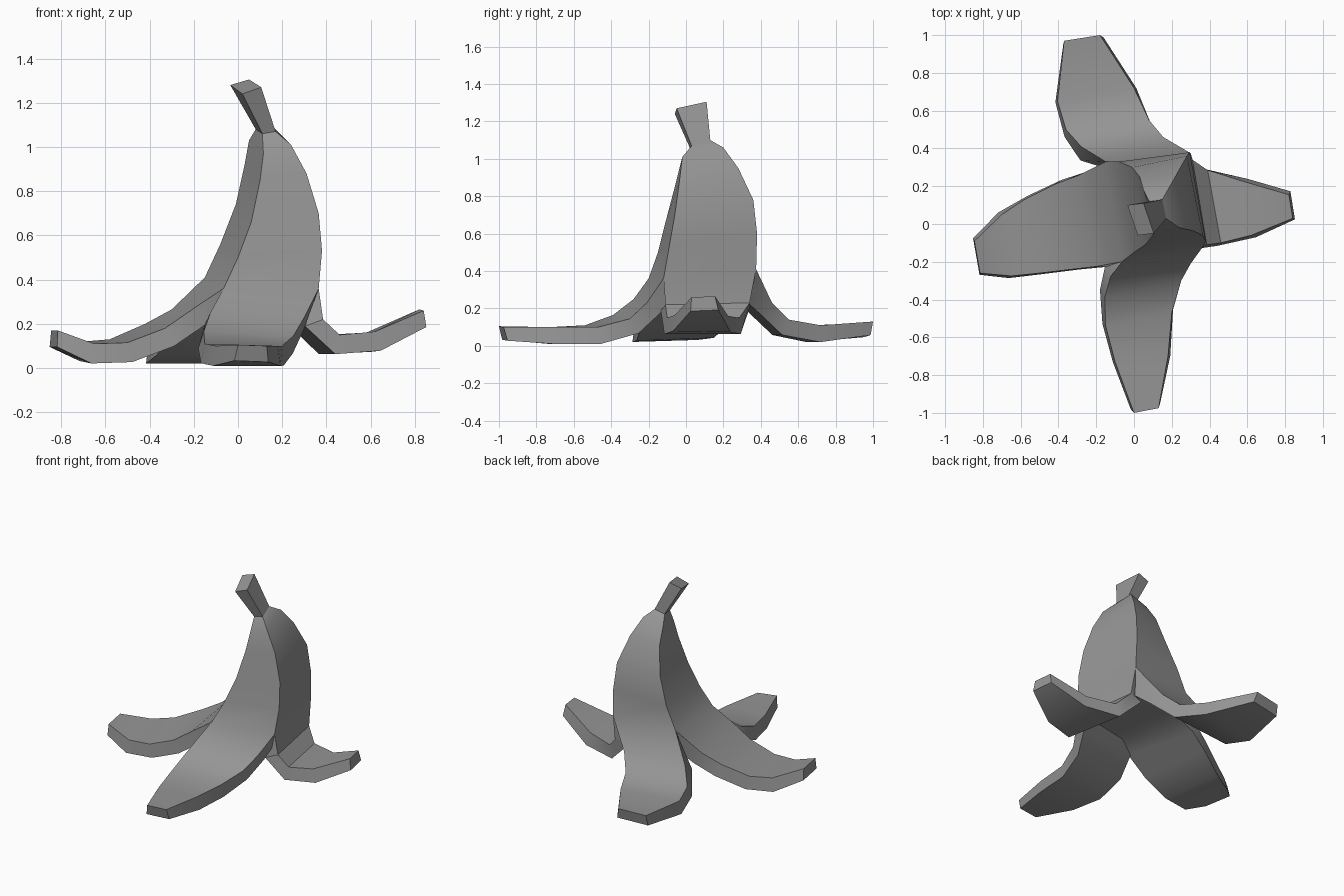
import bpy
import bmesh
import math
from mathutils import Vector

cube = bpy.data.objects.get("Cube")
if cube:
    bpy.data.objects.remove(cube, do_unlink=True)

skin = bpy.data.materials.new("peel_grey")
skin.use_nodes = True
skin.diffuse_color = (0.3, 0.3, 0.3, 1)
skin.node_tree.nodes["Principled BSDF"].inputs["Base Color"].default_value = (0.3, 0.3, 0.3, 1)


def finish(name, bm, angle):
    """Turn a bmesh into a shaded, coloured object."""
    bmesh.ops.recalc_face_normals(bm, faces=bm.faces)
    mesh = bpy.data.meshes.new(name)
    bm.to_mesh(mesh)
    bm.free()
    mesh.materials.append(skin)
    obj = bpy.data.objects.new(name, mesh)
    bpy.context.collection.objects.link(obj)
    bpy.ops.object.select_all(action='DESELECT')
    obj.select_set(True)
    bpy.context.view_layer.objects.active = obj
    bpy.ops.object.shade_smooth_by_angle(angle=math.radians(angle))
    return obj


def bridge(bm, lower, upper):
    """Join two four-cornered rings with quads."""
    for i in range(4):
        j = (i + 1) % 4
        bm.faces.new((lower[i], lower[j], upper[j], upper[i]))


def ring(bm, points):
    return [bm.verts.new(p) for p in points]


def flap(bm, roots, inner, sections, thickness=0.09, flare=0.012):
    """Grow one thick flap from two trunk corners and two floor corners."""
    last = [roots[0], roots[1], inner[1], inner[0]]
    middles = [(roots[0].co + roots[1].co) / 2]
    middles += [(Vector(a) + Vector(b)) / 2 for a, b in sections]
    for k, (a, b) in enumerate(sections, start=1):
        a, b = Vector(a), Vector(b)
        is_tip = k == len(sections)
        ahead = middles[k] if is_tip else middles[k + 1]
        along = (ahead - middles[k - 1]).normalized()
        across = (b - a).normalized()
        drop = along.cross(across).normalized() * -thickness
        if is_tip:
            drop = drop * 0.8 - along * 0.02
        side = across * flare
        low_a, low_b = a + drop - side, b + drop + side
        for p in (low_a, low_b):
            p.z = max(p.z, 0)
        current = ring(bm, (a, b, low_b, low_a))
        bridge(bm, last, current)
        last = current
    bm.faces.new(last)


# Corner order everywhere: front right, front left, back left, back right
neck = [(0.11, 0.02, 1.06), (0.17, 0.03, 1.07), (0.15, 0.13, 1.1), (0.08, 0.12, 1.08)]

trunk_rings = [
    neck,
    [(0.115, -0.03, 0.97), (0.24, -0.02, 1.01), (0.19, 0.2, 1.06), (0.05, 0.18, 1.03)],
    [(0.1, -0.06, 0.85), (0.31, -0.035, 0.88), (0.235, 0.28, 0.95), (0.03, 0.25, 0.92)],
    [(0.06, -0.11, 0.66), (0.365, -0.06, 0.7), (0.28, 0.36, 0.78), (-0.01, 0.3, 0.74)],
    [(0, -0.15, 0.5), (0.38, -0.09, 0.53), (0.295, 0.38, 0.6), (-0.08, 0.33, 0.56)],
    [(-0.065, -0.2, 0.36), (0.365, -0.12, 0.36), (0.3, 0.375, 0.41), (-0.15, 0.33, 0.41)],
]
floor_corners = [(-0.03, -0.15, 0.24), (0.31, -0.07, 0.23), (0.26, 0.32, 0.24), (-0.1, 0.28, 0.26)]

# Top edges of each flap, from the trunk outwards
front_flap = [
    ((-0.125, -0.28, 0.25), (0.3, -0.21, 0.23)),
    ((-0.155, -0.39, 0.165), (0.25, -0.3, 0.145)),
    ((-0.15, -0.54, 0.11), (0.2, -0.47, 0.1)),
    ((-0.1, -0.73, 0.1), (0.18, -0.7, 0.1)),
    ((0, -1, 0.105), (0.13, -0.975, 0.1)),
]
left_flap = [
    ((0.385, -0.11, 0.22), (0.31, 0.34, 0.23)),
    ((0.46, -0.1, 0.15), (0.39, 0.285, 0.15)),
    ((0.62, -0.06, 0.165), (0.58, 0.225, 0.16)),
    ((0.84, 0.03, 0.26), (0.82, 0.155, 0.265)),
]
back_flap = [
    ((0.155, 0.46, 0.23), (-0.28, 0.41, 0.23)),
    ((0.08, 0.55, 0.14), (-0.36, 0.5, 0.14)),
    ((0, 0.72, 0.11), (-0.405, 0.65, 0.11)),
    ((-0.18, 1, 0.13), (-0.37, 0.97, 0.12)),
]
right_flap = [
    ((-0.3, 0.255, 0.265), (-0.2, -0.225, 0.27)),
    ((-0.42, 0.21, 0.2), (-0.33, -0.24, 0.18)),
    ((-0.58, 0.13, 0.13), (-0.5, -0.26, 0.115)),
    ((-0.7, 0.05, 0.12), (-0.65, -0.275, 0.11)),
    ((-0.845, -0.09, 0.17), (-0.815, -0.26, 0.17)),
]

# Peel: closed trunk that splits into four flaps
bm = bmesh.new()
rings = [ring(bm, points) for points in trunk_rings]
for upper, lower in zip(rings, rings[1:]):
    bridge(bm, lower, upper)
bm.faces.new(rings[0])
inner = ring(bm, floor_corners)
bm.faces.new(inner)
for i, sections in enumerate((front_flap, left_flap, back_flap, right_flap)):
    j = (i + 1) % 4
    flap(bm, (rings[-1][i], rings[-1][j]), (inner[i], inner[j]), sections)

# The flap roots lie inside the solid, so drop any doubled faces there
bmesh.ops.remove_doubles(bm, verts=bm.verts, dist=0.0001)
finish("peel", bm, 38)

# Stem: tapered block leaning out of the neck
bm = bmesh.new()
base = ring(bm, neck)
top = ring(bm, [(0.02, -0.06, 1.24), (0.105, -0.05, 1.27), (0.05, 0.11, 1.305), (-0.035, 0.1, 1.28)])
bridge(bm, base, top)
bm.faces.new(top)
bm.faces.new(base)
finish("stem", bm, 30)
